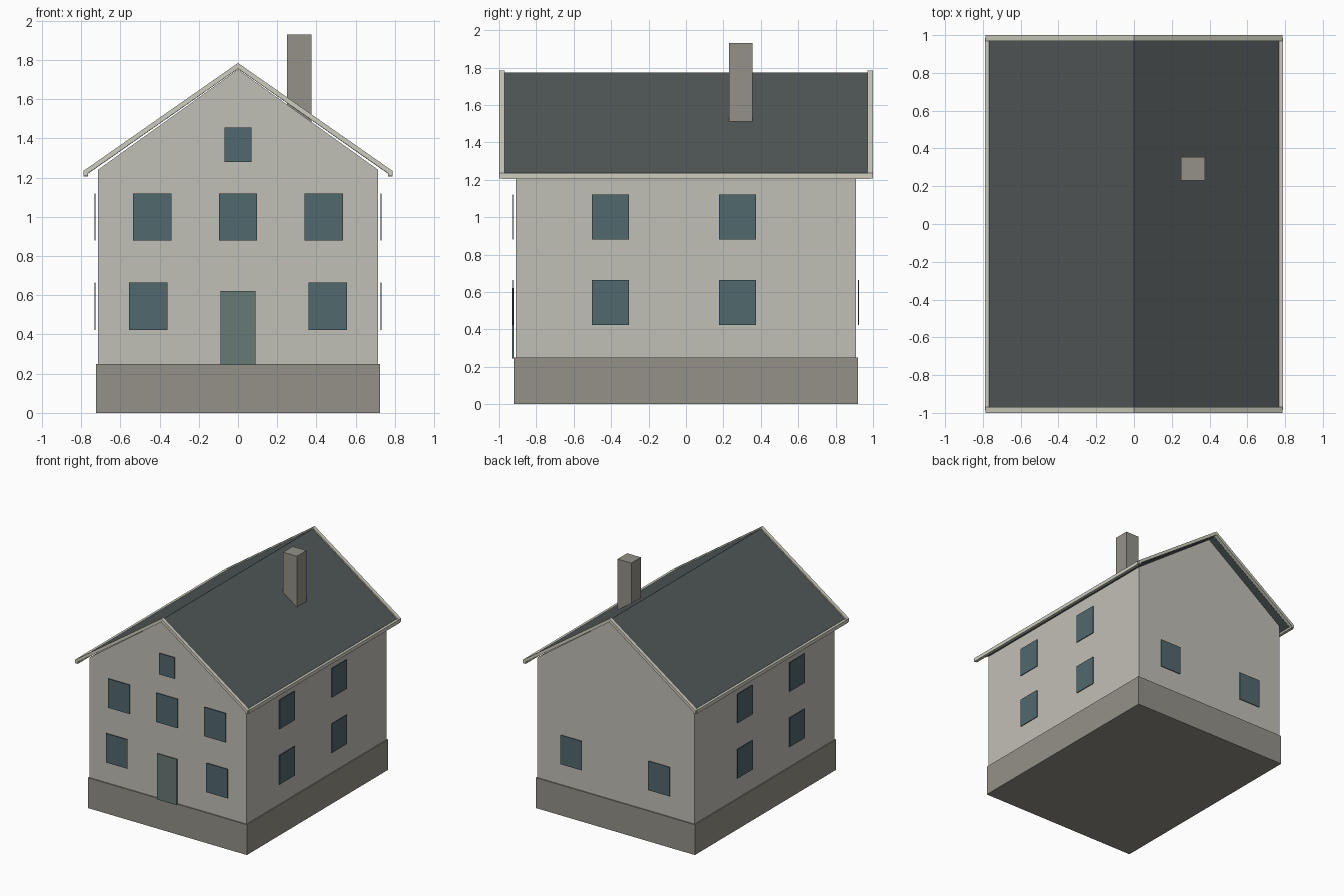
import bpy, bmesh

if "Cube" in bpy.data.objects:
    bpy.data.objects.remove(bpy.data.objects["Cube"])


def material(name, r, g, b):
    m = bpy.data.materials.new(name)
    m.diffuse_color = [(c / 255) ** 2.2 for c in (r, g, b)] + [1]
    m.use_nodes = True
    m.node_tree.nodes["Principled BSDF"].inputs["Base Color"].default_value = m.diffuse_color
    return m


PLASTER = material("plaster", 192, 190, 181)
STONE = material("stone", 146, 144, 135)
SLATE = material("slate", 82, 88, 89)
TRIM = material("trim", 203, 203, 188)
GLASS = material("glass", 82, 104, 109)
DOOR = material("door_paint", 104, 121, 117)


def prism(name, profile, y0, y1, mat):
    """Extrude an (x, z) profile along y."""
    bm = bmesh.new()
    face = bm.faces.new([bm.verts.new((x, y0, z)) for x, z in profile])
    ext = bmesh.ops.extrude_face_region(bm, geom=[face])
    verts = [g for g in ext["geom"] if isinstance(g, bmesh.types.BMVert)]
    bmesh.ops.translate(bm, verts=verts, vec=(0, y1 - y0, 0))
    bmesh.ops.recalc_face_normals(bm, faces=bm.faces)
    me = bpy.data.meshes.new(name)
    bm.to_mesh(me)
    bm.free()
    me.materials.append(mat)
    ob = bpy.data.objects.new(name, me)
    bpy.context.collection.objects.link(ob)
    return ob


def box(name, x, y, z, mat):
    return prism(name, [(x[0], z[0]), (x[1], z[0]), (x[1], z[1]), (x[0], z[1])], y[0], y[1], mat)


def gable(half, top, eave, drop):
    """Inverted V band with vertical thickness 'drop'."""
    return [(-half, eave), (0, top), (half, eave),
            (half, eave - drop), (0, top - drop), (-half, eave - drop)]


# Base and walls
box("foundation", (-0.725, 0.725), (-0.92, 0.92), (0, 0.25), STONE)
prism("walls", [(-0.715, 0.25), (0.715, 0.25), (0.715, 1.24), (0, 1.752), (-0.715, 1.24)],
      -0.91, 0.91, PLASTER)

# Roof, barge boards and eave boards
prism("roof", gable(0.768, 1.773, 1.236, 0.018), -0.972, 0.972, SLATE)
for side, y in (("front", -0.985), ("back", 0.985)):
    prism(side + "_barge_board",
          [(-0.787, 1.235), (0, 1.785), (0.787, 1.235), (0.787, 1.208), (0.765, 1.208),
           (0.765, 1.222), (0, 1.756), (-0.765, 1.222), (-0.765, 1.208), (-0.787, 1.208)],
          y - 0.015, y + 0.015, TRIM)
for side, s in (("left", -1), ("right", 1)):
    box(side + "_eave_board", sorted((s * 0.765, s * 0.789)), (-0.985, 0.985), (1.205, 1.235), TRIM)

# Chimney
box("chimney", (0.25, 0.375), (0.23, 0.355), (1.45, 1.93), STONE)

# Door
box("door", (-0.09, 0.09), (-0.929, -0.919), (0.245, 0.622), DOOR)

# Windows: thin panes standing just off the walls
LOWER, UPPER = (0.424, 0.664), (0.88, 1.12)
OUT = (-0.928, -0.922)
box("attic_window", (-0.07, 0.07), OUT, (1.28, 1.455), GLASS)
box("front_upper_window_middle", (-0.097, 0.097), OUT, UPPER, GLASS)
for side, s in (("left", -1), ("right", 1)):
    box("front_upper_window_" + side, sorted((s * 0.34, s * 0.535)), OUT, UPPER, GLASS)
    box("front_lower_window_" + side, sorted((s * 0.36, s * 0.555)), OUT, LOWER, GLASS)
    box("back_window_" + side, sorted((s * 0.303, s * 0.498)), (0.919, 0.925), LOWER, GLASS)
    for level, z in (("lower", LOWER), ("upper", UPPER)):
        for place, y in (("front", (-0.502, -0.305)), ("back", (0.177, 0.374))):
            box(f"{side}_{level}_window_{place}", sorted((s * 0.727, s * 0.733)), y, z, GLASS)
